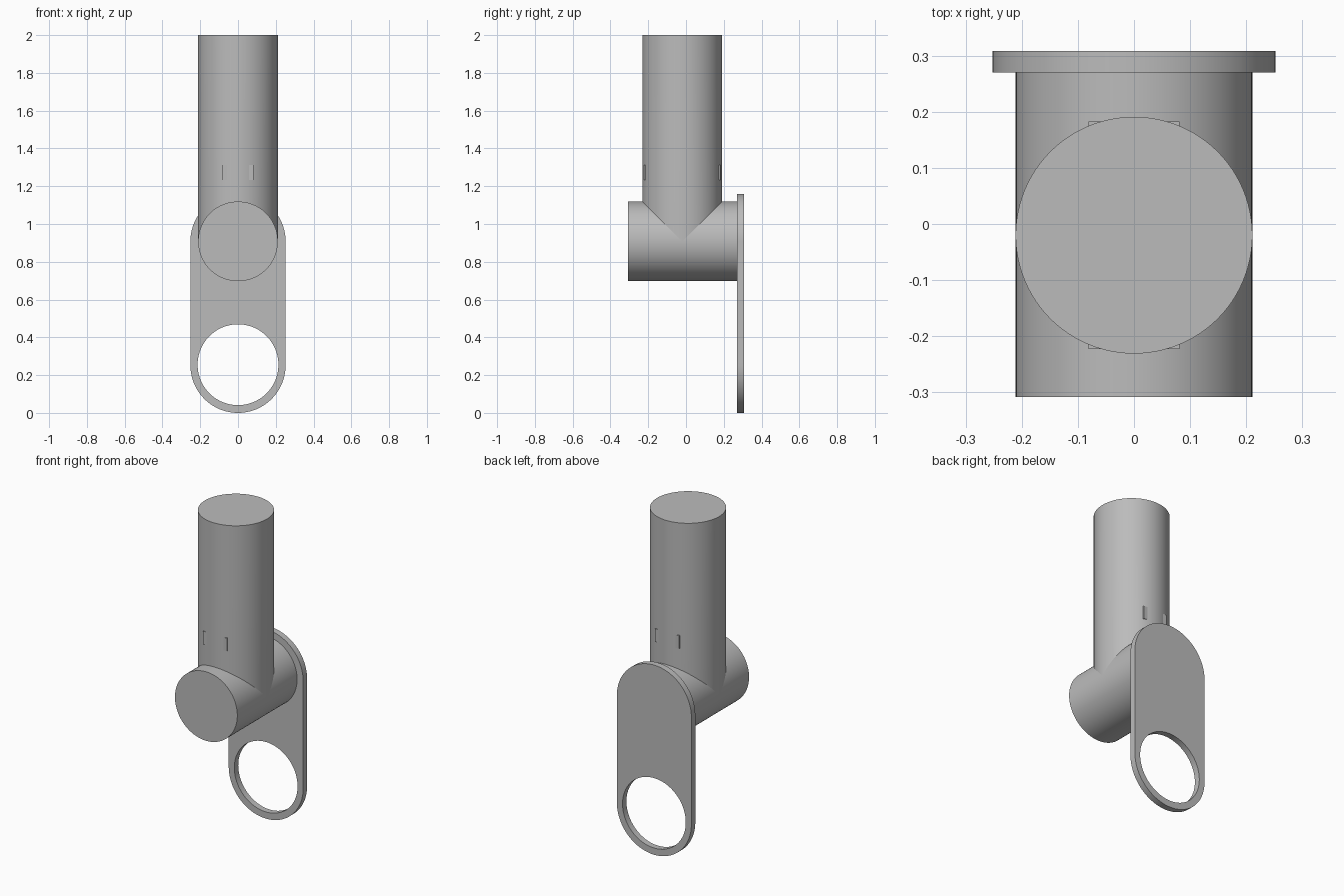
import bpy, bmesh
from math import cos, sin, pi, radians

cube = bpy.data.objects.get("Cube")
if cube:
    bpy.data.objects.remove(cube, do_unlink=True)

R = 0.211           # radius of both tubes
AXIS_Z = 0.908      # height of the horizontal tube
AXIS_Y = -0.02      # depth of the vertical tube
N = 96

grey = bpy.data.materials.new("plain grey")
grey.use_nodes = True
colour = (0.5, 0.5, 0.5, 1)
grey.diffuse_color = colour
grey.node_tree.nodes["Principled BSDF"].inputs["Base Color"].default_value = colour


def finish(name, bm):
    bmesh.ops.recalc_face_normals(bm, faces=bm.faces)
    mesh = bpy.data.meshes.new(name)
    bm.to_mesh(mesh)
    bm.free()
    mesh.materials.append(grey)
    ob = bpy.data.objects.new(name, mesh)
    bpy.context.collection.objects.link(ob)
    bpy.ops.object.select_all(action='DESELECT')
    ob.select_set(True)
    bpy.context.view_layer.objects.active = ob
    bpy.ops.object.shade_smooth_by_angle(angle=radians(30))
    return ob


def arc(radius, z, start, end, steps):
    return [(radius * cos(start + (end - start) * i / steps),
             z + radius * sin(start + (end - start) * i / steps))
            for i in range(steps + 1)]


def loop_edges(bm, points, y):
    verts = [bm.verts.new((x, y, z)) for x, z in points]
    return [bm.edges.new((v, verts[i - 1])) for i, v in enumerate(verts)]


# Horizontal tube, closed at the front
bm = bmesh.new()
face = bm.faces.new([bm.verts.new((x, -0.308, z))
                     for x, z in arc(R, AXIS_Z, 0, 2 * pi, N)[:-1]])
ext = bmesh.ops.extrude_face_region(bm, geom=[face], use_keep_orig=True)
for v in ext["geom"]:
    if isinstance(v, bmesh.types.BMVert):
        v.co.y = 0.275
finish("horizontal_tube", bm)

# Vertical tube, its foot mitred to saddle the horizontal one
bm = bmesh.new()
top, foot = [], []
for x, y in arc(R, AXIS_Y, 0, 2 * pi, N)[:-1]:
    top.append(bm.verts.new((x, y, 2)))
    foot.append(bm.verts.new((x, y, AXIS_Z + abs(y - AXIS_Y))))
bm.faces.new(top)
for i in range(N):
    bm.faces.new((top[i - 1], top[i], foot[i], foot[i - 1]))
finish("vertical_tube", bm)

# Block through the vertical tube whose corners stand out as small lugs
bm = bmesh.new()
bmesh.ops.create_cube(bm, size=1)
for v in bm.verts:
    v.co = (v.co.x * 0.162, AXIS_Y + v.co.y * 0.406, 1.273 + v.co.z * 0.08)
finish("locking_lugs", bm)

# Rounded back plate with a round hole
W, LOW = 0.252, 0.252
bm = bmesh.new()
outline = arc(W, AXIS_Z, 0, pi, N // 2) + arc(W, LOW, pi, 2 * pi, N // 2)
edges = loop_edges(bm, outline, 0.27)
edges += loop_edges(bm, arc(0.214, 0.255, 0, 2 * pi, N)[:-1], 0.27)
bmesh.ops.triangle_fill(bm, edges=edges, use_beauty=True, normal=(0, -1, 0))
ext = bmesh.ops.extrude_face_region(bm, geom=bm.faces[:], use_keep_orig=True)
for v in ext["geom"]:
    if isinstance(v, bmesh.types.BMVert):
        v.co.y = 0.308
finish("back_plate", bm)
